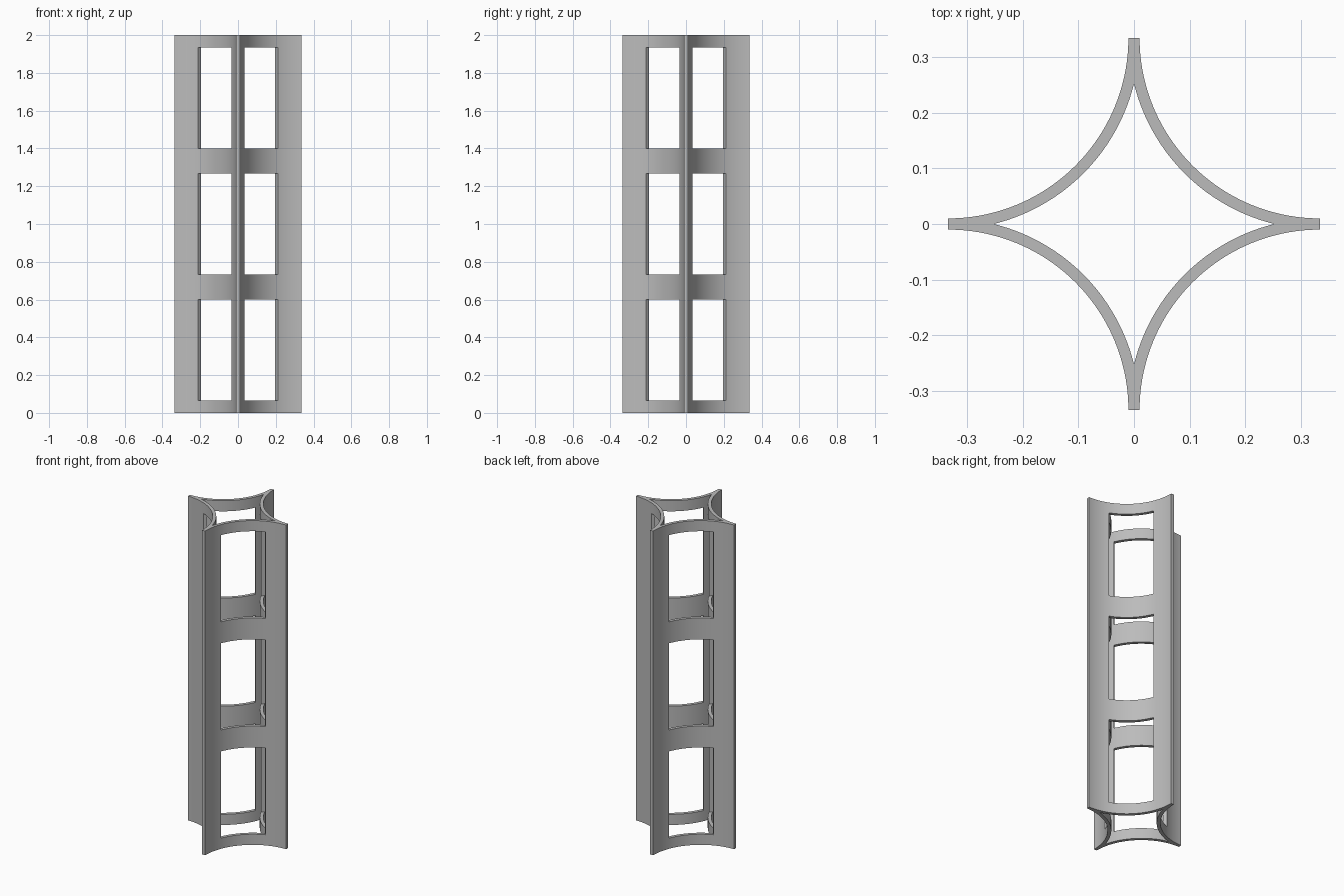
import bpy, bmesh
from math import sin, cos, acos, pi, radians
from mathutils import Matrix, Vector

if "Cube" in bpy.data.objects:
    bpy.data.objects.remove(bpy.data.objects["Cube"])

HALF = 0.335            # distance from axis to each tip
R_OUT, R_IN = 0.325, 0.345   # radii of the concave outer and inner walls
HEIGHT, STEPS = 2.0, 48

grey = bpy.data.materials.new("plain grey")
grey.use_nodes = True
colour = (0.5, 0.5, 0.5, 1)
grey.diffuse_color = colour
grey.node_tree.nodes["Principled BSDF"].inputs["Base Color"].default_value = colour


def make_object(name, bm):
    bmesh.ops.recalc_face_normals(bm, faces=bm.faces)
    mesh = bpy.data.meshes.new(name)
    bm.to_mesh(mesh)
    bm.free()
    obj = bpy.data.objects.new(name, mesh)
    bpy.context.collection.objects.link(obj)
    mesh.materials.append(grey)
    return obj


def arc(radius, start, quarter):
    """Concave quarter wall from one tip to the next."""
    turn = Matrix.Rotation(quarter * pi / 2, 3, "Z")
    points = []
    for i in range(STEPS + 1):
        a = start + (pi / 2 - 2 * start) * i / STEPS
        points.append(turn @ Vector((HALF - radius * sin(a), HALF - radius * cos(a), 0)))
    return points


# Hollow four-pointed column: flat ring cross-section, extruded upward
bm = bmesh.new()
cusp = acos(HALF / R_IN)
outer = [[bm.verts.new(p) for p in arc(R_OUT, 0, q)] for q in range(4)]
inner = [[bm.verts.new(p) for p in arc(R_IN, cusp, q)[:-1]] for q in range(4)]
for q in range(4):
    o, n = outer[q], inner[q] + [inner[(q + 1) % 4][0]]
    for i in range(STEPS):
        bm.faces.new((o[i], o[i + 1], n[i + 1], n[i]))
    bm.faces.new((o[-1], outer[(q + 1) % 4][0], n[-1]))
ring = bmesh.ops.extrude_face_region(bm, geom=bm.faces[:])
top = [v for v in ring["geom"] if isinstance(v, bmesh.types.BMVert)]
bmesh.ops.translate(bm, verts=top, vec=(0, 0, HEIGHT))
column = make_object("column_shell", bm)

# Window cutters: three levels on each of the four walls
bm = bmesh.new()
for q in range(4):
    turn = Matrix.Rotation(radians(45 + 90 * q), 4, "Z")
    for z in (0.333, 1.0, 1.667):
        place = turn @ Matrix.Translation((0.185, 0, z)) @ Matrix.Diagonal((0.14, 0.252, 0.535, 1))
        bmesh.ops.create_cube(bm, size=1, matrix=place)
cutter = make_object("window_cutters", bm)
cutter.hide_render = True

cut = column.modifiers.new("windows", "BOOLEAN")
cut.operation = "DIFFERENCE"
cut.solver = "EXACT"
cut.object = cutter
bpy.context.view_layer.objects.active = column
column.select_set(True)
bpy.ops.object.modifier_apply(modifier=cut.name)
bpy.data.objects.remove(cutter)
bpy.ops.object.shade_smooth_by_angle(angle=radians(30))
